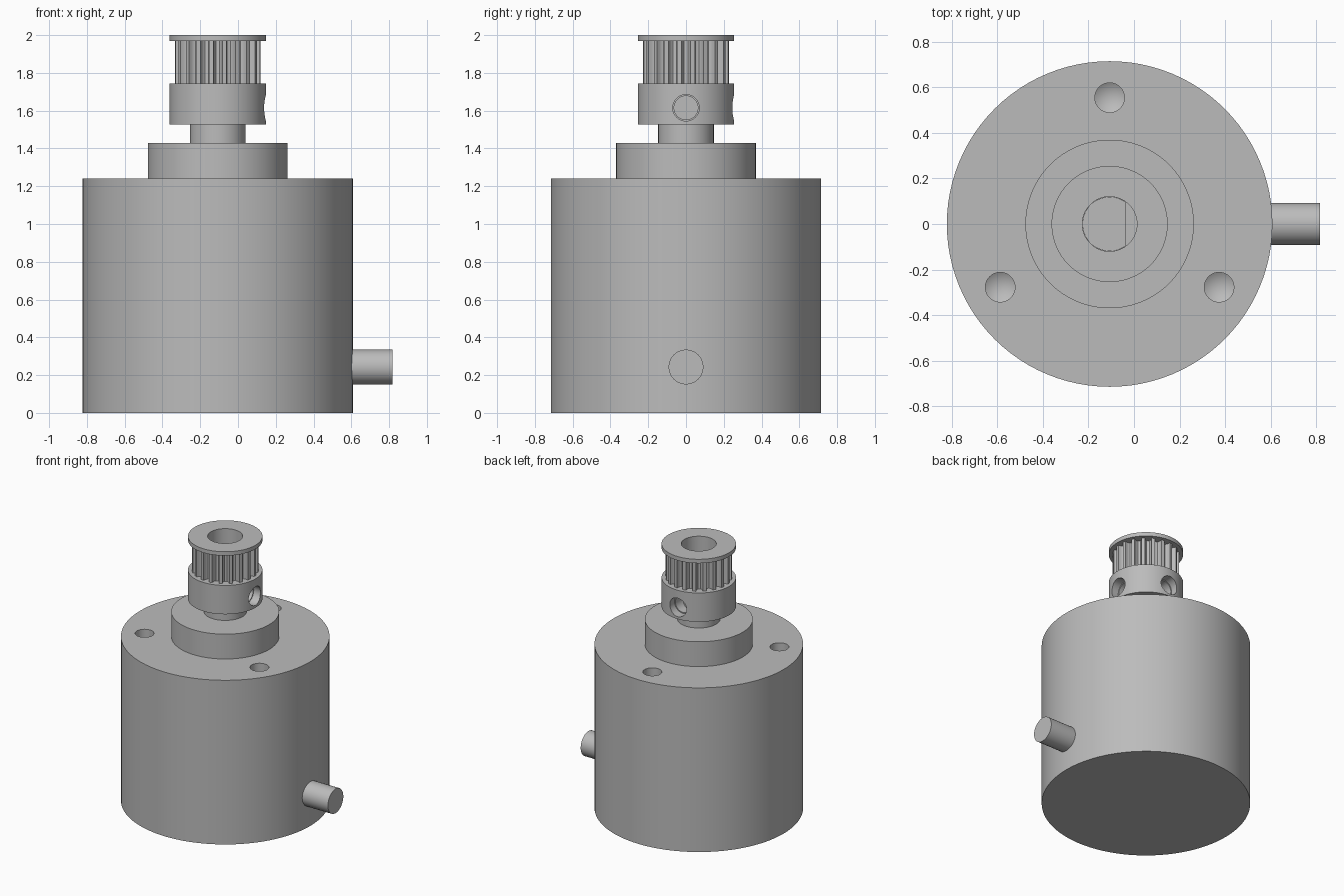
import bpy, bmesh
from math import pi, cos, sin, radians
from mathutils import Matrix

if "Cube" in bpy.data.objects:
    bpy.data.objects.remove(bpy.data.objects["Cube"])

AXIS = -0.107      # x of the main axis
SEGMENTS = 96
TEETH = 20

metal = bpy.data.materials.new("grey_metal")
metal.use_nodes = True
grey = (0.5, 0.5, 0.5, 1)
metal.diffuse_color = grey
metal.node_tree.nodes["Principled BSDF"].inputs["Base Color"].default_value = grey


def finish(name, bm):
    """Turn a bmesh into a grey, smooth shaded object."""
    bmesh.ops.recalc_face_normals(bm, faces=bm.faces)
    mesh = bpy.data.meshes.new(name)
    bm.to_mesh(mesh)
    bm.free()
    mesh.materials.append(metal)
    obj = bpy.data.objects.new(name, mesh)
    bpy.context.collection.objects.link(obj)
    smooth(obj)
    return obj


def smooth(obj):
    bpy.ops.object.select_all(action='DESELECT')
    obj.select_set(True)
    bpy.context.view_layer.objects.active = obj
    bpy.ops.object.shade_smooth_by_angle(angle=radians(30))


def cylinder(name, radius, z0, z1, x=AXIS, y=0):
    bm = bmesh.new()
    bmesh.ops.create_cone(bm, cap_ends=True, segments=SEGMENTS, radius1=radius,
                          radius2=radius, depth=z1 - z0,
                          matrix=Matrix.Translation((x, y, (z0 + z1) / 2)))
    return finish(name, bm)


def rod(name, radius, start, end, z, turn=0):
    """Horizontal cylinder pointing out from the main axis."""
    bm = bmesh.new()
    place = (Matrix.Translation((AXIS, 0, z)) @ Matrix.Rotation(turn, 4, 'Z')
             @ Matrix.Translation(((start + end) / 2, 0, 0)) @ Matrix.Rotation(pi / 2, 4, 'Y'))
    bmesh.ops.create_cone(bm, cap_ends=True, segments=48, radius1=radius,
                          radius2=radius, depth=end - start, matrix=place)
    return finish(name, bm)


def ring(name, outline, bore, z0, z1):
    """Extruded polar outline (angle, radius) with a round bore."""
    bm = bmesh.new()
    loops = [[bm.verts.new((AXIS + r * cos(a), r * sin(a), z)) for a, r in pts]
             for pts, z in ((outline, z0), (outline, z1),
                            ([(a, bore) for a, _ in outline], z1),
                            ([(a, bore) for a, _ in outline], z0))]
    n = len(outline)
    for k in range(4):
        low, high = loops[k], loops[(k + 1) % 4]
        for i in range(n):
            j = (i + 1) % n
            bm.faces.new((low[i], low[j], high[j], high[i]))
    return finish(name, bm)


def circle(radius):
    return [(2 * pi * i / SEGMENTS, radius) for i in range(SEGMENTS)]


def cut(obj, cutters):
    for cutter in cutters:
        cutter.hide_render = True
        mod = obj.modifiers.new("cut", 'BOOLEAN')
        mod.operation, mod.solver, mod.object = 'DIFFERENCE', 'EXACT', cutter
        bpy.ops.object.select_all(action='DESELECT')
        bpy.context.view_layer.objects.active = obj
        obj.select_set(True)
        bpy.ops.object.modifier_apply(modifier=mod.name)
        bpy.data.objects.remove(cutter)
    smooth(obj)


def drill(angle):
    """Drill shape with a pointed tip for a mounting hole."""
    bm = bmesh.new()
    x, y = AXIS + 0.555 * cos(angle), 0.555 * sin(angle)
    profile = [(0.065, 1.3), (0.065, 1.0)]
    loops = [[bm.verts.new((x + r * cos(2 * pi * i / 48), y + r * sin(2 * pi * i / 48), z))
              for i in range(48)] for r, z in profile]
    tip = bm.verts.new((x, y, 0.96))
    bm.faces.new(loops[0])
    for i in range(48):
        j = (i + 1) % 48
        bm.faces.new((loops[0][i], loops[0][j], loops[1][j], loops[1][i]))
        bm.faces.new((loops[1][i], loops[1][j], tip))
    return finish("drill_cutter", bm)


# Motor housing with three mounting holes
housing = cylinder("housing", 0.715, 0, 1.242)
cut(housing, [drill(pi / 2 + k * 2 * pi / 3) for k in range(3)])
cylinder("front_boss", 0.37, 1.242, 1.43)
rod("cable_outlet", 0.092, 0.68, 0.924, 0.243)

# Shaft: round shoulder, then a D-shaped end
cylinder("shaft_shoulder", 0.147, 1.43, 1.527)
shaft = cylinder("shaft", 0.119, 1.5, 1.72)
bm = bmesh.new()
bmesh.ops.create_cube(bm, size=0.4, matrix=Matrix.Translation((AXIS + 0.272, 0, 1.73)))
cut(shaft, [finish("flat_cutter", bm)])

# Pulley collar with two stepped set screw holes
collar = ring("pulley_collar", circle(0.255), 0.12, 1.527, 1.745)
cut(collar, [rod("screw_cutter", radius, start, 0.4, 1.615, turn)
             for turn in (0, pi / 2) for radius, start in ((0.063, 0.05), (0.07, 0.19))])

# Toothed section: rounded grooves between flat-topped teeth
half_groove = [(0, 0.188), (0.05, 0.19), (0.08, 0.197), (0.098, 0.21), (0.105, 0.228)]
groove = [(-a, r) for a, r in reversed(half_groove[1:])] + half_groove + [(0.157, 0.228)]
teeth = [(a + 2 * pi * k / TEETH, r) for k in range(TEETH) for a, r in groove]
ring("pulley_teeth", teeth, 0.12, 1.745, 1.97)
ring("pulley_flange", circle(0.255), 0.12, 1.97, 2.0)
